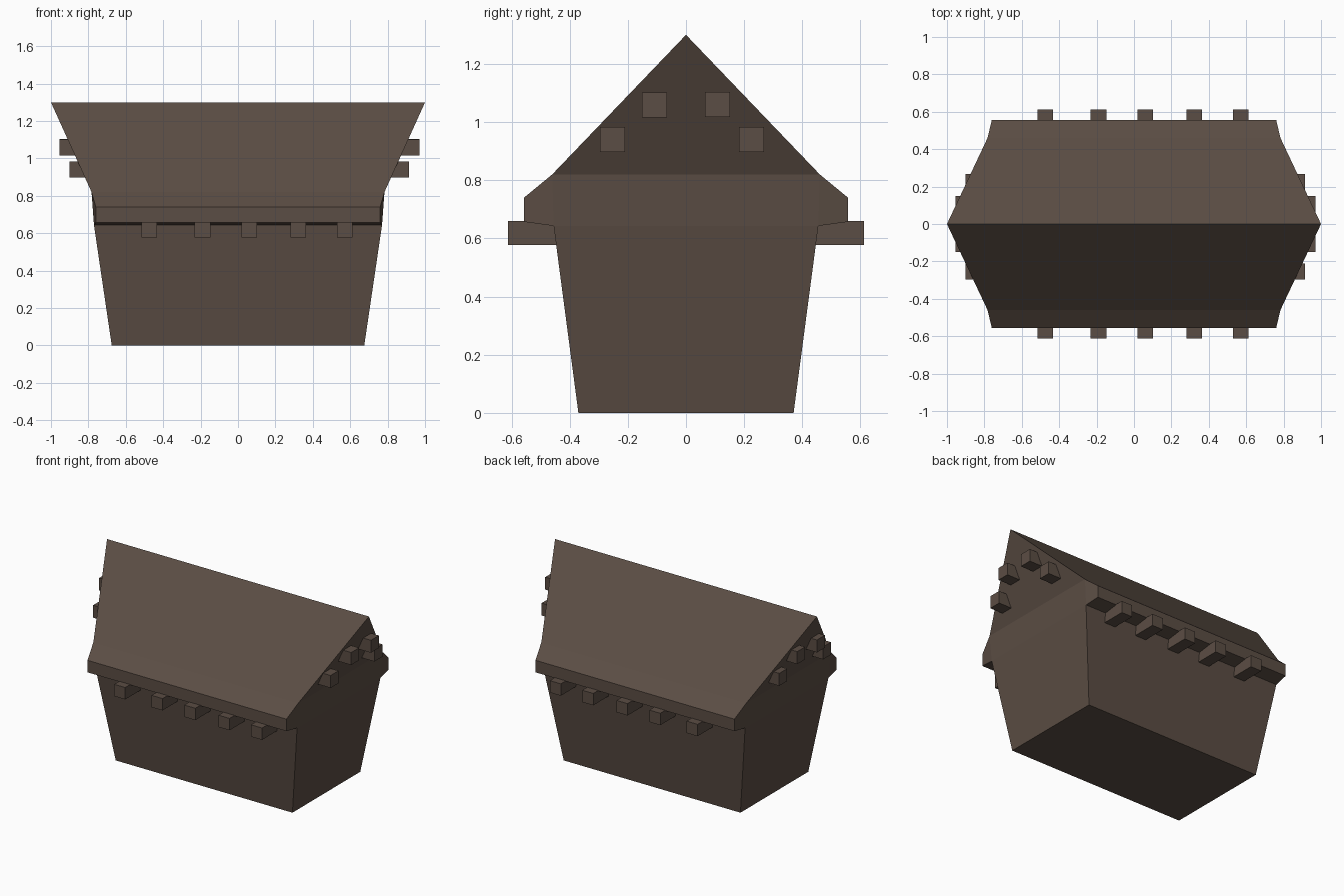
import bpy, bmesh

if "Cube" in bpy.data.objects:
    bpy.data.objects.remove(bpy.data.objects["Cube"])

wood = bpy.data.materials.new("dark_wood")
wood.diffuse_color = (0.105, 0.075, 0.058, 1)
wood.use_nodes = True
wood.node_tree.nodes["Principled BSDF"].inputs["Base Color"].default_value = wood.diffuse_color


def finish(name, bm):
    bmesh.ops.recalc_face_normals(bm, faces=bm.faces[:])
    mesh = bpy.data.meshes.new(name)
    bm.to_mesh(mesh)
    bm.free()
    mesh.materials.append(wood)
    obj = bpy.data.objects.new(name, mesh)
    bpy.context.collection.objects.link(obj)


def beam(name, x, y, z):
    """Square beam from (min, max) ranges on each axis."""
    bm = bmesh.new()
    bmesh.ops.create_cube(bm, size=1)
    for v in bm.verts:
        v.co = [r[1] if c > 0 else r[0] for c, r in zip(v.co, (x, y, z))]
    finish(name, bm)


# House shell: half profile (half length x, y, z) from floor to ridge
profile = [(0.675, 0.37, 0), (0.77, 0.455, 0.643), (0.76, 0.557, 0.657),
           (0.76, 0.557, 0.74), (0.783, 0.46, 0.82), (1.0, 0, 1.3)]
bm = bmesh.new()
ends = []
for sx in (-1, 1):
    front = [bm.verts.new((sx * x, -y, z)) for x, y, z in profile]
    back = [bm.verts.new((sx * x, y, z)) for x, y, z in profile[:-1]]
    ends.append(front + back[::-1])
# Floor, walls, eaves and roof slopes
n = len(ends[0])
for i in range(n):
    j = (i + 1) % n
    bm.faces.new((ends[0][i], ends[0][j], ends[1][j], ends[1][i]))
# End walls, eave ends and gables
for e in ends:
    for ids in ((0, 1, 9, 10), (1, 4, 6, 9), (1, 2, 3, 4), (6, 7, 8, 9), (4, 5, 6)):
        bm.faces.new([e[i] for i in ids])
finish("house_shell", bm)

# Floor beams poking out under the eaves
for i, x in enumerate((-0.475, -0.19, 0.06, 0.322, 0.57)):
    beam(f"floor_beam_{i}", (x - 0.042, x + 0.042), (-0.612, 0.612), (0.578, 0.66))

# Roof purlins poking out through the gables
for i, (y, z, x0, x1) in enumerate(((-0.108, 1.058, -0.955, 0.97), (0.108, 1.06, -0.955, 0.97),
                                    (-0.253, 0.94, -0.9, 0.915), (0.225, 0.94, -0.9, 0.915))):
    beam(f"purlin_{i}", (x0, x1), (y - 0.043, y + 0.043), (z - 0.043, z + 0.043))
